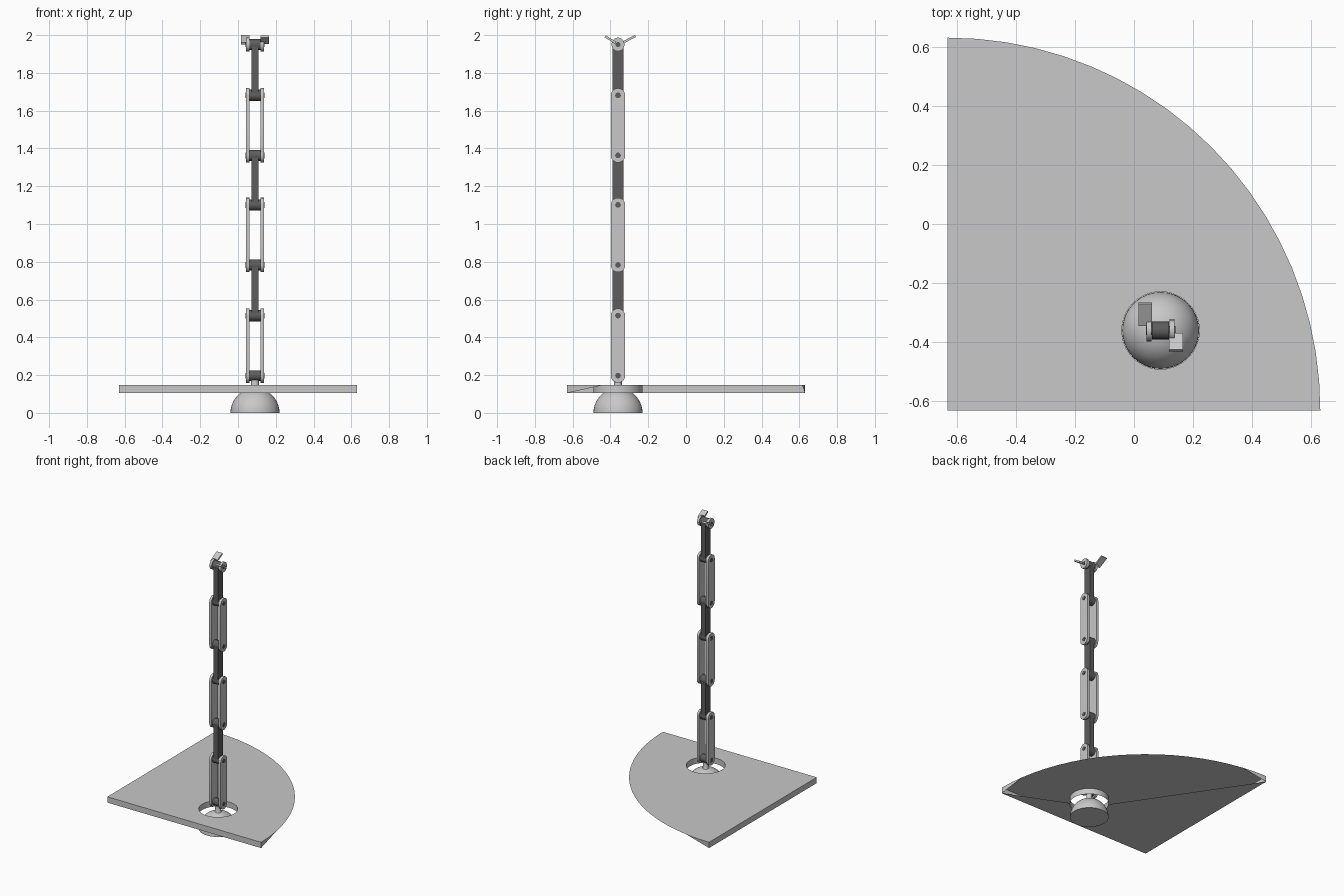
import bpy, bmesh
from math import cos, sin, pi, radians
from mathutils import Matrix, Vector

if "Cube" in bpy.data.objects:
    bpy.data.objects.remove(bpy.data.objects["Cube"])

CX, CY = 0.09, -0.36          # chain axis
S = 0.63                      # half size of the slab
Z0, Z1 = 0.105, 0.148         # slab underside and top


def material(name, v):
    m = bpy.data.materials.new(name)
    m.diffuse_color = (v, v, v, 1)
    m.use_nodes = True
    m.node_tree.nodes["Principled BSDF"].inputs["Base Color"].default_value = m.diffuse_color
    return m


LIGHT = material("light grey", 0.58)
DARK = material("dark grey", 0.11)


def finish(name, bm, mat):
    me = bpy.data.meshes.new(name)
    bm.to_mesh(me)
    bm.free()
    me.materials.append(mat)
    for p in me.polygons:
        p.use_smooth = True
    me.set_sharp_from_angle(angle=radians(35))
    ob = bpy.data.objects.new(name, me)
    bpy.context.collection.objects.link(ob)
    return ob


def add_box(bm, c, size, rot=0):
    m = Matrix.Translation(c) @ Matrix.Rotation(rot, 4, 'X') @ Matrix.Diagonal((*size, 1))
    bmesh.ops.create_cube(bm, size=1, matrix=m)


def add_cyl_x(bm, c, r, length, seg=20):
    m = Matrix.Translation(c) @ Matrix.Rotation(pi / 2, 4, 'Y')
    bmesh.ops.create_cone(bm, cap_ends=True, segments=seg, radius1=r, radius2=r,
                          depth=length, matrix=m)


def add_strap(bm, x, za, zb, r, t):
    """Upright round-ended plate lying in the y-z plane."""
    pts = [(r * cos(pi * i / 10), zb + r * sin(pi * i / 10)) for i in range(11)]
    pts += [(-r * cos(pi * i / 10), za - r * sin(pi * i / 10)) for i in range(11)]
    f = bm.faces.new([bm.verts.new((x - t / 2, CY + y, z)) for y, z in pts])
    ext = bmesh.ops.extrude_face_region(bm, geom=[f], use_keep_orig=True)
    vs = [v for v in ext["geom"] if isinstance(v, bmesh.types.BMVert)]
    bmesh.ops.translate(bm, vec=(t, 0, 0), verts=vs)
    bmesh.ops.recalc_face_normals(bm, faces=bm.faces)


def revolve(name, prof, mat, seg=40):
    bm = bmesh.new()
    vs = [bm.verts.new((CX + r, CY, z)) for r, z in prof]
    es = [bm.edges.new(p) for p in zip(vs, vs[1:])]
    bmesh.ops.spin(bm, geom=vs + es, cent=(CX, CY, 0), axis=(0, 0, 1),
                   angle=2 * pi, steps=seg)
    bmesh.ops.remove_doubles(bm, verts=bm.verts, dist=1e-5)
    bmesh.ops.recalc_face_normals(bm, faces=bm.faces)
    return finish(name, bm, mat)


# Quarter-round slab, open along most of its arc and part of its underside
bm = bmesh.new()
N, H = 20, 40
arc = [bm.verts.new((-S + 2 * S * cos(pi / 2 * i / N), -S + 2 * S * sin(pi / 2 * i / N), Z1))
       for i in range(N + 1)]
corner = bm.verts.new((-S, -S, Z1))


def ring(z):
    return [bm.verts.new((CX + 0.131 * cos(2 * pi * i / H), CY + 0.131 * sin(2 * pi * i / H), z))
            for i in range(H)]


hole_top, hole_low = ring(Z1), ring(Z0)


def fill(loops, up):
    es = []
    for lp in loops:
        for a, b in zip(lp, lp[1:] + lp[:1]):
            es.append(bm.edges.get((a, b)) or bm.edges.new((a, b)))
    r = bmesh.ops.triangle_fill(bm, edges=es, use_beauty=True, normal=(0, 0, up))
    for f in r["geom"]:
        if isinstance(f, bmesh.types.BMFace):
            f.normal_update()
            if f.normal.z * up < 0:
                f.normal_flip()


fill([arc + [corner], hole_top], 1)
a_low, b_low, c_low = [bm.verts.new((v.co.x, v.co.y, Z0)) for v in (arc[0], arc[-1], corner)]
# underside follows the far half of the hole
far = [hole_low[i] for i in range(36, 15, -1)]
fill([[c_low, a_low] + far + [b_low]], -1)
bm.faces.new((c_low, a_low, arc[0], corner))
bm.faces.new((b_low, c_low, corner, arc[-1]))
bm.faces.new((a_low, arc[2], arc[1], arc[0]))
bm.faces.new((b_low, arc[-1], arc[-2], arc[-3]))
for i in range(H):
    j = (i + 1) % H
    bm.faces.new((hole_low[j], hole_low[i], hole_top[i], hole_top[j]))
finish("quarter_slab", bm, LIGHT)

# Plug dome with its neck
R = 0.13
dome = [(0, 0), (R, 0)] + [(R * cos(a), R * sin(a)) for a in
                           [radians(d) for d in range(8, 81, 8)]]
dome += [(0.02, 0.132), (0.02, 0.175), (0, 0.175)]
revolve("plug_dome", dome, LIGHT)

# Outer links: pairs of straps, with a pin at each end
for k, za in enumerate((0.197, 0.783, 1.363)):
    zb = za + 0.318
    bm = bmesh.new()
    for sx in (-1, 1):
        add_strap(bm, CX + sx * 0.0385, za, zb, 0.038, 0.017)
    finish(f"outer_link_{k + 1}", bm, LIGHT)
    bm = bmesh.new()
    for z in (za, zb):
        add_cyl_x(bm, (CX, CY, z), 0.015, 0.1, 16)
    finish(f"pins_{k + 1}", bm, DARK)

# Inner links: bar with a barrel at each end
for k, (za, zb) in enumerate(((0.515, 0.783), (1.101, 1.363), (1.681, 1.95))):
    bm = bmesh.new()
    add_box(bm, (CX, CY, (za + zb) / 2), (0.036, 0.056, zb - za))
    for z in (za, zb):
        add_cyl_x(bm, (CX, CY, z), 0.03, 0.058)
    finish(f"inner_link_{k + 1}", bm, DARK)

# Barrel joining the plug to the chain
bm = bmesh.new()
add_cyl_x(bm, (CX, CY, 0.197), 0.027, 0.058)
finish("plug_barrel", bm, DARK)

# Top bracket: two ears with tilted mounting tabs
bm = bmesh.new()
for sx, length, rot in ((-1, 0.085, 28), (1, 0.065, -32)):
    add_strap(bm, CX + sx * 0.0385, 1.948, 1.953, 0.034, 0.017)
    add_box(bm, (CX + sx * 0.052, CY - 0.04 if sx > 0 else CY + 0.055, 1.976),
            (0.046, length, 0.012), radians(rot))
finish("top_bracket", bm, LIGHT)
bm = bmesh.new()
add_cyl_x(bm, (CX, CY, 1.95), 0.013, 0.1, 16)
finish("top_pin", bm, DARK)
